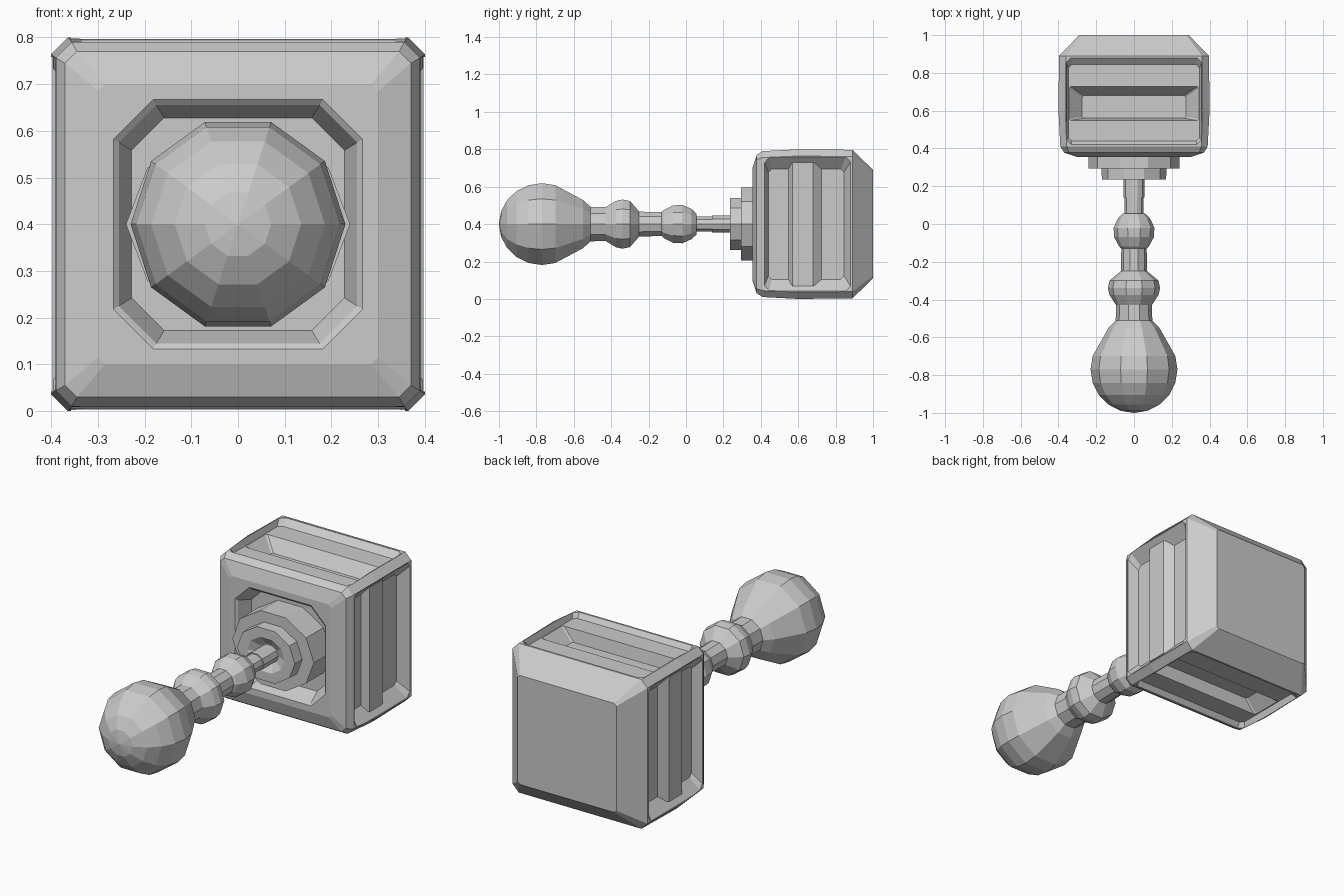
import bpy, bmesh
from math import sin, cos, tau, pi
from mathutils import Matrix, Vector

if "Cube" in bpy.data.objects:
    bpy.data.objects.remove(bpy.data.objects["Cube"])

CENTRE_Z = 0.4


def add_object(name, bm):
    bmesh.ops.recalc_face_normals(bm, faces=bm.faces[:])
    mesh = bpy.data.meshes.new(name)
    bm.to_mesh(mesh)
    bm.free()
    obj = bpy.data.objects.new(name, mesh)
    bpy.context.collection.objects.link(obj)
    return obj


def cut_rect(u, v0, v1, c):
    """Outline of a rectangle with its corners cut off."""
    return [(-u + c, v0), (u - c, v0), (u, v0 + c), (u, v1 - c),
            (u - c, v1), (-u + c, v1), (-u, v1 - c), (-u, v0 + c)]


def skin(name, rings_co):
    """Join rings of points into a closed, capped skin."""
    bm = bmesh.new()
    rings = [[bm.verts.new(co) for co in ring] for ring in rings_co]
    n = len(rings[0])
    for a, b in zip(rings, rings[1:]):
        for i in range(n):
            j = (i + 1) % n
            bm.faces.new((a[i], a[j], b[j], b[i]))
    bm.faces.new(rings[0])
    bm.faces.new(rings[-1])
    return add_object(name, bm)


def loft(name, sections, matrix):
    """Stacked cut rectangles: (level, half width, v0, v1, corner)."""
    return skin(name, [[matrix @ Vector((u, v, s[0])) for u, v in cut_rect(*s[1:])]
                       for s in sections])


def lathe(name, profile, squash=1.0, sides=10):
    """Revolve (y, radius) points around the y axis."""
    return skin(name, [[(r * cos(tau * i / sides), y,
                         CENTRE_Z + squash * r * sin(tau * i / sides))
                        for i in range(sides)] for y, r in profile])


def cut(obj, cutter):
    mod = obj.modifiers.new("cut", 'BOOLEAN')
    mod.operation = 'DIFFERENCE'
    mod.solver = 'EXACT'
    mod.object = cutter
    bpy.context.view_layer.objects.active = obj
    bpy.ops.object.modifier_apply(modifier=mod.name)
    bpy.data.objects.remove(cutter)


# Block: square sections stacked along y
lift = Matrix.Translation((0, 0, CENTRE_Z))
along_y = lift @ Matrix(((1, 0, 0, 0), (0, 0, 1, 0), (0, 1, 0, 0), (0, 0, 0, 1)))


def square(y, h, c):
    return (y, h, -h, h, c)


block = loft("block", [square(0.355, 0.30, 0.015), square(0.378, 0.37, 0.025),
                       square(0.41, 0.39, 0.034), square(0.60, 0.40, 0.036),
                       square(0.89, 0.397, 0.036), square(1.0, 0.29, 0.012)], along_y)

# Octagonal pocket in the front
cut(block, loft("pocket_cutter", [square(0.30, 0.267, 0.085), square(0.355, 0.267, 0.085),
                                  square(0.365, 0.255, 0.08), square(0.44, 0.228, 0.07)], along_y))

# Recessed panels: a groove on top and bottom, a raised rib on left and right
for k in range(4):
    side = lift @ Matrix.Rotation(k * pi / 2, 4, 'Y')
    grooved = k % 2 == 0
    depth, end = (0.365, 0.348) if grooved else (0.34, 0.295)
    cut(block, loft("panel_cutter", [(0.45, 0.358, 0.418, 0.88, 0.025),
                                     (0.395, 0.358, 0.418, 0.88, 0.025),
                                     (depth, end, 0.44, 0.845, 0.018)], side))
    if grooved:
        cut(block, loft("groove_cutter", [(0.45, 0.352, 0.545, 0.73, 0.008),
                                          (0.366, 0.344, 0.548, 0.728, 0.008),
                                          (0.30, 0.275, 0.56, 0.68, 0.008)], side))
    else:
        loft("side_rib", [(0.335, 0.33, 0.545, 0.73, 0.004),
                          (0.375, 0.33, 0.57, 0.68, 0.004)], side)

# Stepped collar with a small dish in front, and slim rod, slightly flattened
lathe("collar", [(0.26, 0.06), (0.235, 0.11), (0.235, 0.17), (0.295, 0.172),
                 (0.295, 0.24), (0.45, 0.24)], squash=0.855)
lathe("rod", [(0.03, 0.05), (0.14, 0.05), (0.14, 0.056), (0.30, 0.056)], squash=0.855)

# Turned handle: ball end, neck and two beads
ball = [(-0.77 - 0.23 * cos(pi * i / 10), 0.23 * sin(pi * i / 10)) for i in range(1, 7)]
ball[0:0] = [(-1.0, 0.004)]
lathe("handle", ball + [(-0.55, 0.135), (-0.51, 0.097), (-0.43, 0.095), (-0.375, 0.13),
                        (-0.34, 0.138), (-0.30, 0.13), (-0.25, 0.07), (-0.13, 0.067),
                        (-0.12, 0.078), (-0.07, 0.105), (-0.02, 0.108), (0.03, 0.085),
                        (0.055, 0.06), (0.055, 0.045)])
